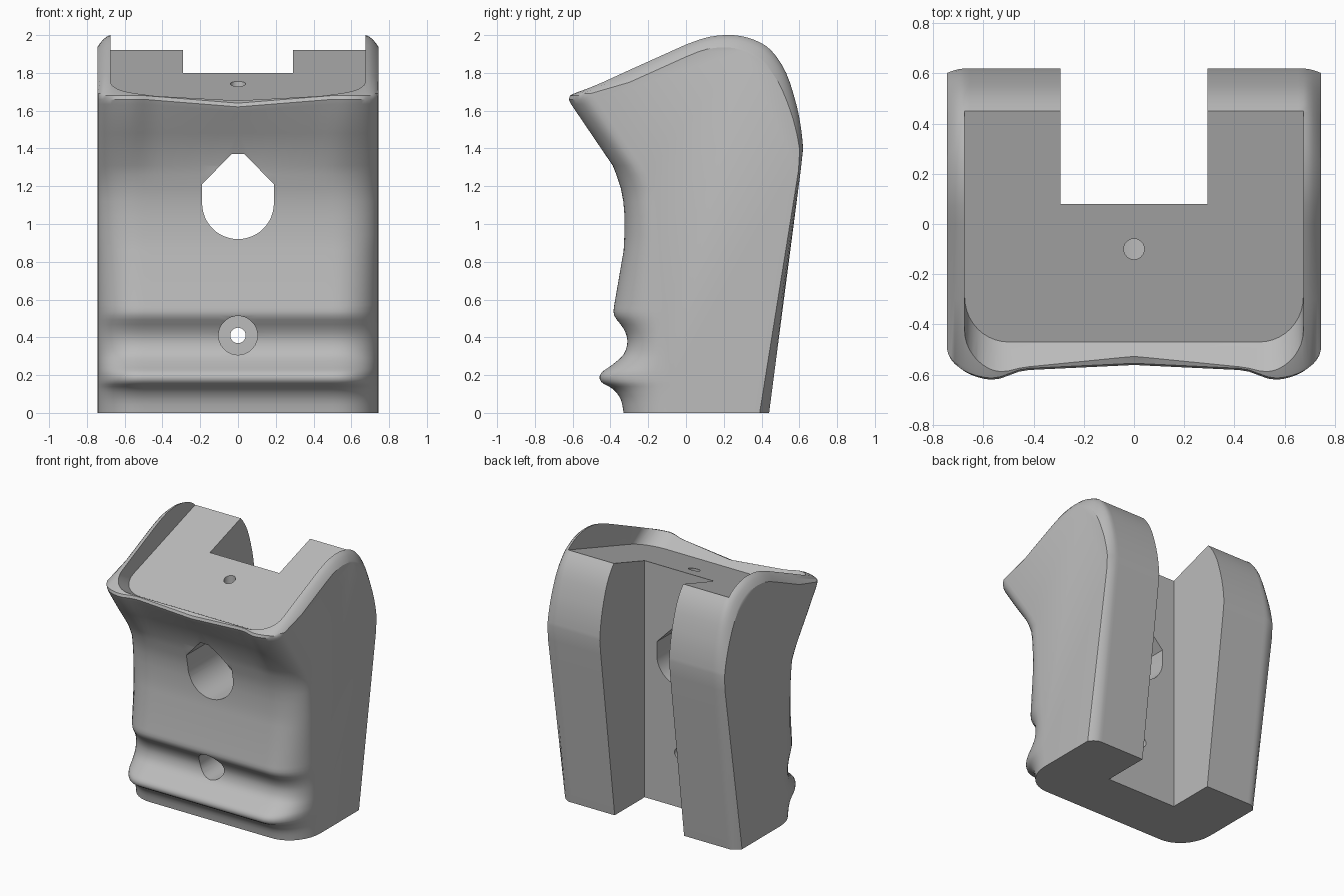
import bpy, bmesh, math
from mathutils import Vector

default = bpy.data.objects.get("Cube")
if default:
    bpy.data.objects.remove(default, do_unlink=True)

grey = bpy.data.materials.new("plain_grey")
grey.use_nodes = True
grey.diffuse_color = (0.5, 0.5, 0.5, 1)
grey.node_tree.nodes["Principled BSDF"].inputs["Base Color"].default_value = (0.5, 0.5, 0.5, 1)

HALF = 0.745          # half width of the body


def clamp(v):
    return max(0.0, min(1.0, v))


def spline(points, steps):
    """Smooth curve through the points."""
    pts = [Vector(p) for p in points]
    out = []
    for i in range(len(pts) - 1):
        a, b, c, d = pts[max(i - 1, 0)], pts[i], pts[i + 1], pts[min(i + 2, len(pts) - 1)]
        for s in range(steps):
            t = s / steps
            out.append(b + (c - a) * (t / 2) + (a * 2 - b * 5 + c * 4 - d) * (t * t / 2)
                       + (b * 3 - a - c * 3 + d) * (t ** 3 / 2))
    return out + [pts[-1]]


def make_object(name, bm):
    bmesh.ops.recalc_face_normals(bm, faces=bm.faces)
    mesh = bpy.data.meshes.new(name)
    bm.to_mesh(mesh)
    bm.free()
    mesh.materials.append(grey)
    obj = bpy.data.objects.new(name, mesh)
    bpy.context.collection.objects.link(obj)
    return obj


def prism(name, outline, sweep):
    """Closed prism from a flat outline swept along a vector."""
    bm = bmesh.new()
    near = [bm.verts.new(p) for p in outline]
    far = [bm.verts.new(Vector(p) + Vector(sweep)) for p in outline]
    n = len(near)
    bm.faces.new(near)
    bm.faces.new(far)
    for i in range(n):
        bm.faces.new((near[i], near[(i + 1) % n], far[(i + 1) % n], far[i]))
    return make_object(name, bm)


def arc(radius, start, end, steps):
    angles = [math.radians(start + (end - start) * i / steps) for i in range(steps + 1)]
    return [(radius * math.cos(a), radius * math.sin(a)) for a in angles]


# Side profile (y, z): finger grooves in front, domed back
front = spline([(-.33, 0), (-.345, .07), (-.385, .125), (-.45, .165), (-.45, .21), (-.39, .255),
                (-.33, .31), (-.31, .38), (-.33, .445), (-.38, .515), (-.38, .57)], 3)
front += spline([(-.33, .86), (-.325, 1.04), (-.345, 1.19), (-.39, 1.31)], 2)
front += [Vector(p) for p in ((-.505, 1.48), (-.61, 1.635), (-.622, 1.66), (-.615, 1.68), (-.59, 1.692))]
top = [Vector((-.3, 1.815))] + spline([(0, 1.95), (.12, 1.99), (.25, 2), (.36, 1.975), (.45, 1.92),
                                       (.53, 1.8), (.585, 1.63), (.61, 1.5), (.62, 1.4)], 3)
top += [Vector((.607, 1.28)), Vector((.44, 0))]


def front_point(p, x):
    """Front surface with rounded corners and a shallow hollow in the middle."""
    y, z = p
    width = .2 if z > 1.4 else .23
    u = clamp((x - HALF + width) / width)
    round_off = 1 - math.sqrt(1 - u * u)
    side_y = -.07 - .08 * z - .6 * max(0, z - 1.2)
    s = clamp((.57 - x) / .15)
    hollow = (.04 * s * s * (3 - 2 * s) + .02 * clamp(1 - x / .42)) * clamp((z - 1.25) / .3)
    dip = .04 * clamp(1 - x / .5) * clamp((z - 1.5) / .13)
    return y + (side_y - y) * round_off + hollow, z - dip


def top_point(p, x):
    """Top and back surface, eased off towards the outer edges."""
    y, z = p
    ease = clamp((x - .675) / .07) ** 1.7
    if z < .01:
        dy, dz = -.05, 0
    elif y < .3:
        dy, dz = -.1 * clamp(y), -.065
    else:
        k = clamp((z - 1.3) / .65)
        dy, dz = -.012 - .04 * k, -.06 * k
    return y + dy * ease, z + dz * ease


# Body lofted across the width
half_stations = [.1, .2, .3, .38, .42, .46, .5, .535, .57, .6, .63, .655, .675, .695, .715, .73, .74, HALF]
stations = [-x for x in reversed(half_stations)] + [0] + half_stations
bm = bmesh.new()
rings = []
for x in stations:
    section = [front_point(p, abs(x)) for p in front] + [top_point(p, abs(x)) for p in top]
    rings.append([bm.verts.new((x, y, z)) for y, z in section])
count = len(rings[0])
for a, b in zip(rings, rings[1:]):
    for i in range(count):
        j = (i + 1) % count
        bm.faces.new((a[i], a[j], b[j], b[i]))
bm.faces.new(rings[0])
bm.faces.new(rings[-1])
body = make_object("grip_body", bm)

# Sloped tray with rounded front corners
corner = [(.5 + cx, -.29 - cy * 1.03) for cx, cy in arc(.175, 0, 90, 10)]
plan = [(.675, 1.2)] + corner + [(-x, y) for x, y in reversed(corner)] + [(-.675, 1.2)]
tray = prism("tray_cutter", [(x, y, 1.8 + .324 * (y - .08)) for x, y in plan], (0, -.45, .25))

# Slot down the back
slot = prism("slot_cutter", [(-.292, .08, -.5), (.292, .08, -.5), (.292, 1, -.5), (-.292, 1, -.5)], (0, 0, 3))

# Teardrop window, screw hole with wide mouth, drain hole in the tray
window_outline = arc(.19, 180, 360, 24) + [(.19, .1), (.035, .26), (-.035, .26), (-.19, .1)]
window = prism("window_cutter", [(x, -1, 1.11 + z) for x, z in window_outline], (0, 1.2, 0))
mouth = prism("mouth_cutter", [(x, -1, .41 + z) for x, z in arc(.103, 0, 350, 35)], (0, .9, 0))
screw = prism("screw_cutter", [(x, -1, .41 + z) for x, z in arc(.041, 0, 345, 23)], (0, 1.3, 0))
drain = prism("drain_cutter", [(x, y - .1, 1.25) for x, y in arc(.041, 0, 345, 23)], (0, 0, 1))

bpy.context.view_layer.objects.active = body
for cutter in (tray, slot, window, mouth, screw, drain):
    cut = body.modifiers.new(cutter.name, "BOOLEAN")
    cut.operation = "DIFFERENCE"
    cut.solver = "EXACT"
    cut.object = cutter
    bpy.ops.object.modifier_apply(modifier=cut.name)
    bpy.data.objects.remove(cutter, do_unlink=True)

bpy.ops.object.select_all(action="DESELECT")
body.select_set(True)
bpy.ops.object.shade_smooth_by_angle(angle=math.radians(30))
